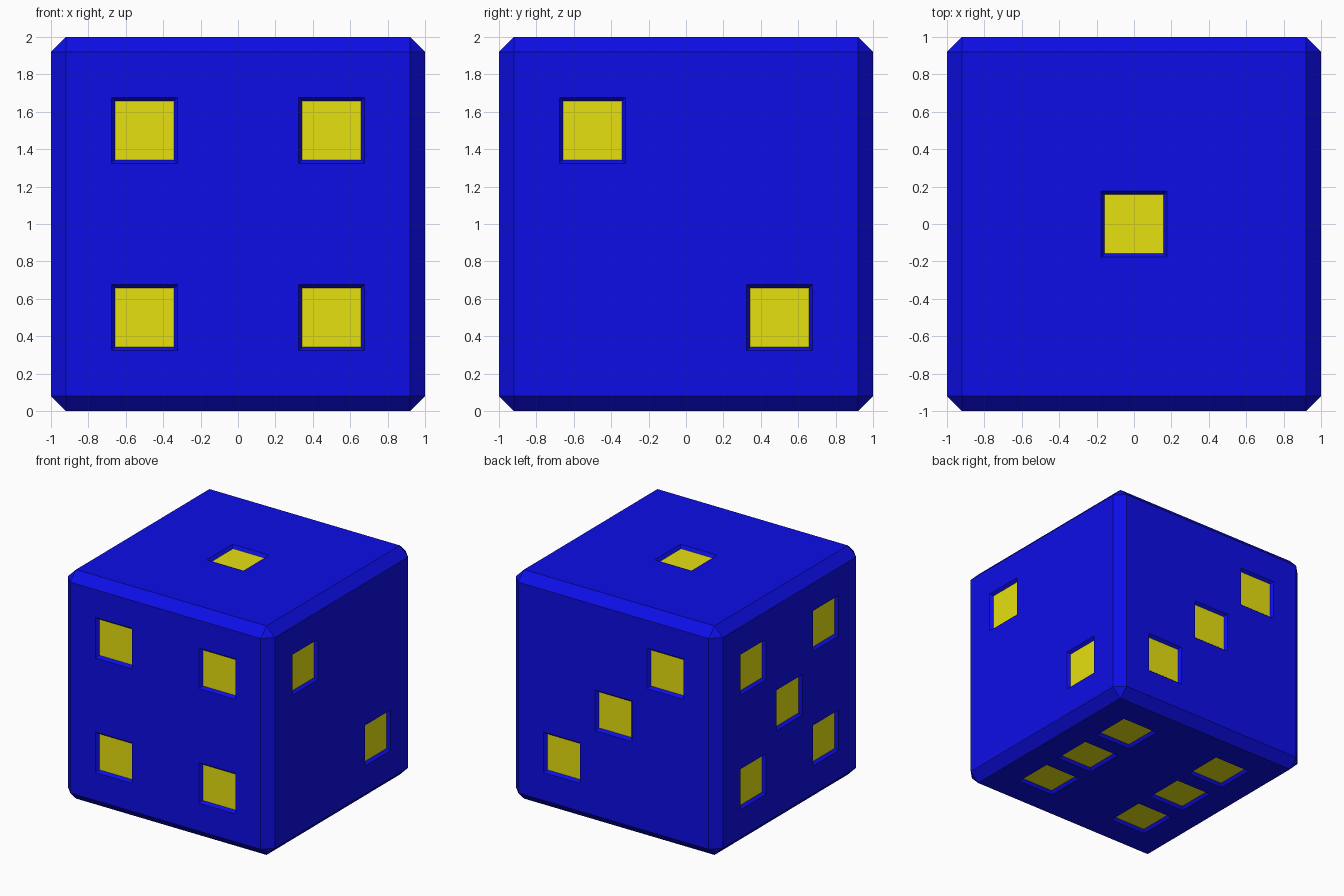
import bpy, bmesh
from mathutils import Vector

if "Cube" in bpy.data.objects:
    bpy.data.objects.remove(bpy.data.objects["Cube"])

CHAMFER = 0.08    # edge chamfer
HALF = 0.177      # half width of a pip opening
TAPER, DEPTH = 0.02, 0.025
P = 0.5           # pip spacing


def material(name, color):
    m = bpy.data.materials.new(name)
    m.diffuse_color = (*color, 1)
    m.use_nodes = True
    m.node_tree.nodes["Principled BSDF"].inputs["Base Color"].default_value = m.diffuse_color
    return m


# Pip centres for each side of the cube (cube centred on the origin)
corners = [(a, b) for a in (-P, P) for b in (-P, P)]
pips = [Vector((0, 0, 1))]                                      # top: one
pips += [Vector((1, t, -t)) for t in (-P, P)]                   # right: two
pips += [Vector((-t, 1, t)) for t in (-P, 0, P)]                # back: three
pips += [Vector((a, -1, b)) for a, b in corners]                # front: four
pips += [Vector((-1, a, b)) for a, b in corners + [(0, 0)]]     # left: five
pips += [Vector((a, b, -1)) for a in (-P, P) for b in (-P, 0, P)]  # bottom: six

# Chamfered cube
bm = bmesh.new()
bmesh.ops.create_cube(bm, size=2)
bmesh.ops.bevel(bm, geom=bm.edges[:], offset=CHAMFER, offset_type='OFFSET',
                segments=1, profile=0.5, affect='EDGES')

# Slice the sides so that every pip opening is its own square face
for axis in range(3):
    for centre in (-P, 0, P):
        for side in (-HALF, HALF):
            co, no = Vector(), Vector()
            co[axis], no[axis] = centre + side, 1
            bmesh.ops.bisect_plane(bm, geom=bm.verts[:] + bm.edges[:] + bm.faces[:],
                                   plane_co=co, plane_no=no, dist=1e-5)

# Sink the pips with tapered walls and colour their floors
floors = [f for f in bm.faces
          if any((f.calc_center_median() - p).length < 0.01 for p in pips)]
bmesh.ops.inset_individual(bm, faces=floors, thickness=TAPER, depth=-DEPTH,
                           use_even_offset=True)
for f in floors:
    f.material_index = 1

bmesh.ops.translate(bm, verts=bm.verts[:], vec=(0, 0, 1))
mesh = bpy.data.meshes.new("die")
bm.to_mesh(mesh)
bm.free()
mesh.materials.append(material("blue", (0.004, 0.004, 0.8)))
mesh.materials.append(material("yellow", (0.8, 0.75, 0.005)))
bpy.context.collection.objects.link(bpy.data.objects.new("die", mesh))
